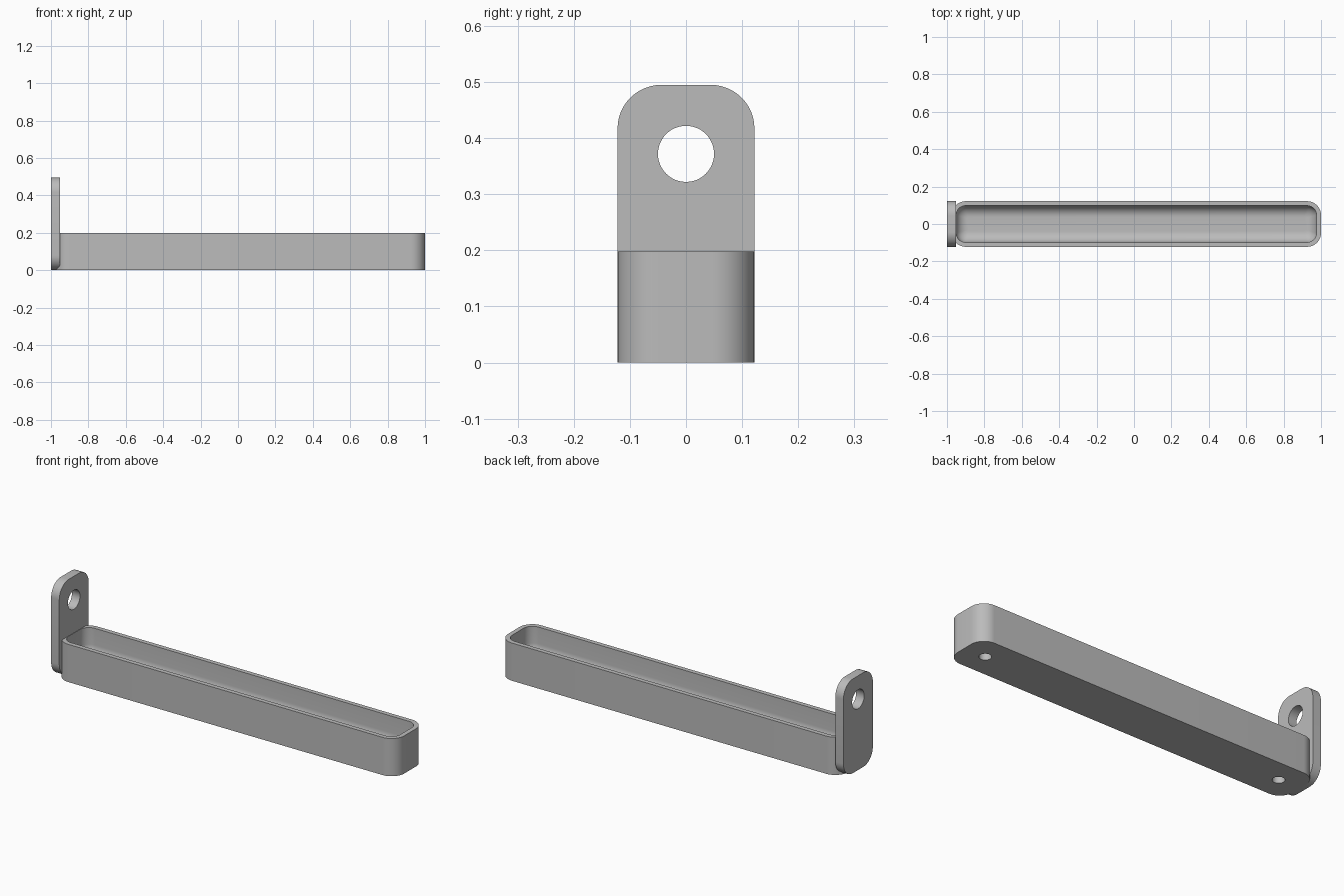
import bpy, bmesh, math
from mathutils import Matrix

if "Cube" in bpy.data.objects:
    bpy.data.objects.remove(bpy.data.objects["Cube"])

GREY = (0.5, 0.5, 0.5, 1)
grey = bpy.data.materials.new("grey")
grey.use_nodes = True
grey.diffuse_color = GREY
grey.node_tree.nodes["Principled BSDF"].inputs["Base Color"].default_value = GREY


def rounded_rect(half_w, half_h, r, steps=12):
    """Counter-clockwise outline of a rectangle with round corners."""
    points = []
    for i, (sx, sy) in enumerate([(1, 1), (-1, 1), (-1, -1), (1, -1)]):
        for k in range(steps + 1):
            a = (i + k / steps) * math.pi / 2
            points.append((sx * (half_w - r) + r * math.cos(a),
                           sy * (half_h - r) + r * math.sin(a)))
    return points


def loft(name, rings):
    """Skin a stack of equal-count rings and cap both ends."""
    bm = bmesh.new()
    loops = [[bm.verts.new(p) for p in ring] for ring in rings]
    n = len(loops[0])
    for low, high in zip(loops, loops[1:]):
        for i in range(n):
            j = (i + 1) % n
            bm.faces.new((low[i], low[j], high[j], high[i]))
    bm.faces.new(loops[0][::-1])
    bm.faces.new(loops[-1])
    bmesh.ops.recalc_face_normals(bm, faces=bm.faces)
    mesh = bpy.data.meshes.new(name)
    bm.to_mesh(mesh)
    bm.free()
    mesh.materials.append(grey)
    obj = bpy.data.objects.new(name, mesh)
    bpy.context.collection.objects.link(obj)
    return obj


def drill(obj, centre, radius, depth, axis):
    """Cut a round hole centred on a point."""
    bm = bmesh.new()
    turn = Matrix.Rotation(math.pi / 2, 4, "Y") if axis == "X" else Matrix()
    bmesh.ops.create_cone(bm, cap_ends=True, segments=48, radius1=radius, radius2=radius,
                          depth=depth, matrix=Matrix.Translation(centre) @ turn)
    mesh = bpy.data.meshes.new("hole_cutter")
    bm.to_mesh(mesh)
    bm.free()
    mesh.materials.append(grey)
    cutter = bpy.data.objects.new("hole_cutter", mesh)
    cutter.hide_render = True
    bpy.context.collection.objects.link(cutter)
    mod = obj.modifiers.new("hole", "BOOLEAN")
    mod.operation, mod.solver, mod.object = "DIFFERENCE", "EXACT", cutter
    bpy.context.view_layer.objects.active = obj
    bpy.ops.object.modifier_apply(modifier=mod.name)
    bpy.data.objects.remove(cutter)


def smooth(obj):
    bpy.ops.object.select_all(action="DESELECT")
    obj.select_set(True)
    bpy.context.view_layer.objects.active = obj
    bpy.ops.object.shade_smooth_by_angle(angle=math.radians(30))


# Tray: outer wall, flat rim, inner wall, coved floor
MID, HALF_L, HALF_W, TOP = 0.0125, 0.9875, 0.122, 0.198
WALL, FLOOR, COVE = 0.024, 0.05, 0.06


def tray_ring(inset, r, z):
    return [(x + MID, y, z) for x, y in rounded_rect(HALF_L - inset, HALF_W - inset, r)]


rings = [tray_ring(0, 0.075, 0), tray_ring(0, 0.075, TOP)]
rings.append(tray_ring(WALL, 0.051, TOP))
for k in range(11):
    a = k / 10 * math.pi / 2
    d = COVE * (1 - math.cos(a))
    rings.append(tray_ring(WALL + d, 0.051 * (1 - d / 0.07), FLOOR + COVE * (1 - math.sin(a))))
tray = loft("tray", rings)

# Blind holes under both ends of the tray
for side in (-1, 1):
    drill(tray, (MID + side * (HALF_L - HALF_W), 0, 0), 0.029, 0.07, "Z")
smooth(tray)

# Upright hanging plate with a round hole
HEIGHT = 0.495
outline = rounded_rect(HALF_W, HEIGHT / 2, 0.078)
plate = loft("hanging_plate", [[(x, y, z + HEIGHT / 2) for y, z in outline]
                               for x in (-1, -0.953)])
drill(plate, (-0.975, 0, 0.372), 0.05, 0.2, "X")
smooth(plate)
